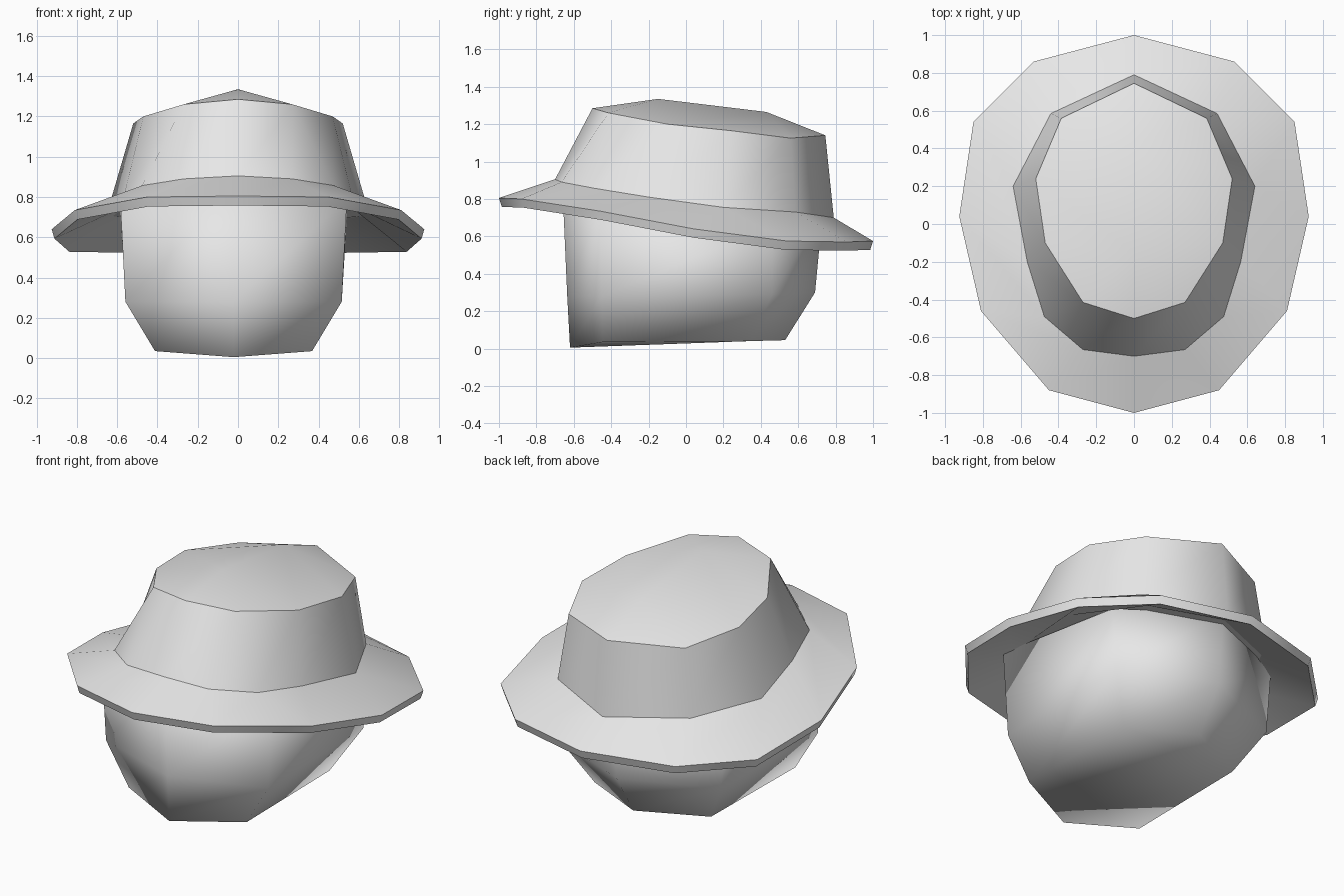
import bpy
import bmesh

cube = bpy.data.objects.get("Cube")
if cube:
    bpy.data.objects.remove(cube, do_unlink=True)

# One plain grey for everything
grey = bpy.data.materials.new("light_grey")
grey.use_nodes = True
grey.diffuse_color = (0.8, 0.8, 0.8, 1)
grey.node_tree.nodes["Principled BSDF"].inputs["Base Color"].default_value = (0.8, 0.8, 0.8, 1)


def mirrored(half, cx=0.0):
    """Closed ring from the front-to-back points of one side."""
    right = [(cx + x, y, z) for x, y, z in half]
    left = [(cx - x, y, z) for x, y, z in half[1:-1]]
    return right + left[::-1]


def loft(name, rings, sharp=(), cap_last=False):
    """Skin rings of equal length; coincident points share a vertex."""
    bm = bmesh.new()
    cache = {}

    def vert(p):
        key = tuple(round(c, 4) for c in p)
        if key not in cache:
            cache[key] = bm.verts.new(p)
        return cache[key]

    loops = [[vert(p) for p in ring] for ring in rings]
    count = len(loops[0])
    for low, high in zip(loops, loops[1:]):
        for i in range(count):
            j = (i + 1) % count
            corners = list(dict.fromkeys((low[i], low[j], high[j], high[i])))
            if len(corners) > 2:
                bm.faces.new(corners)
    bm.faces.new(loops[0][::-1])
    if cap_last:
        bm.faces.new(loops[-1])
    bmesh.ops.recalc_face_normals(bm, faces=bm.faces)
    for face in bm.faces:
        face.smooth = True
    for index in sharp:
        ring = loops[index]
        for i in range(count):
            edge = bm.edges.get((ring[i], ring[(i + 1) % count])) if ring[i] != ring[(i + 1) % count] else None
            if edge:
                edge.smooth = False
    mesh = bpy.data.meshes.new(name)
    bm.to_mesh(mesh)
    bm.free()
    mesh.materials.append(grey)
    obj = bpy.data.objects.new(name, mesh)
    bpy.context.collection.objects.link(obj)
    return obj


# Head: six-sided, tapering to the jaw and chin
head_rings = [
    [(0, -0.62, 0.005), (0.39, -0.445, 0.035), (0.385, 0.345, 0.04), (0, 0.53, 0.045)],
    [(0, -0.635, 0.28), (0.537, -0.45, 0.28), (0.53, 0.46, 0.29), (0, 0.69, 0.30)],
    [(0, -0.66, 0.85), (0.563, -0.46, 0.79), (0.56, 0.46, 0.66), (0, 0.73, 0.72)],
]
loft("head", [mirrored(r, -0.022) for r in head_rings], cap_last=True)

# Hat: tilted brim, tapered crown and a ridged top
brim = [(0, -1, 0.805), (0.45, -0.88, 0.80), (0.81, -0.46, 0.735), (0.925, 0.04, 0.64),
        (0.85, 0.54, 0.575), (0.53, 0.86, 0.57), (0, 1, 0.575)]
crown_base = [(0, -0.70, 0.905), (0.27, -0.665, 0.89), (0.475, -0.49, 0.857), (0.565, -0.20, 0.81),
              (0.64, 0.20, 0.755), (0.44, 0.585, 0.73), (0, 0.79, 0.70)]
crown_top = [(0, -0.50, 1.285), (0.27, -0.415, 1.26), (0.27, -0.415, 1.26), (0.47, -0.10, 1.20),
             (0.52, 0.24, 1.165), (0.385, 0.56, 1.125), (0, 0.745, 1.14)]
ridge = [(0, -0.15, 1.335)] * 4 + [(0, 0.43, 1.265)] * 3


def lowered(half, scale, drop):
    return [(x * scale, y * scale, z - drop) for x, y, z in half]


hat_rings = [lowered(crown_base, 0.97, 0.05), lowered(brim, 0.985, 0.047),
             brim, crown_base, crown_top, ridge]
loft("hat", [mirrored(r) for r in hat_rings], sharp=(0, 1, 2, 3, 4))
